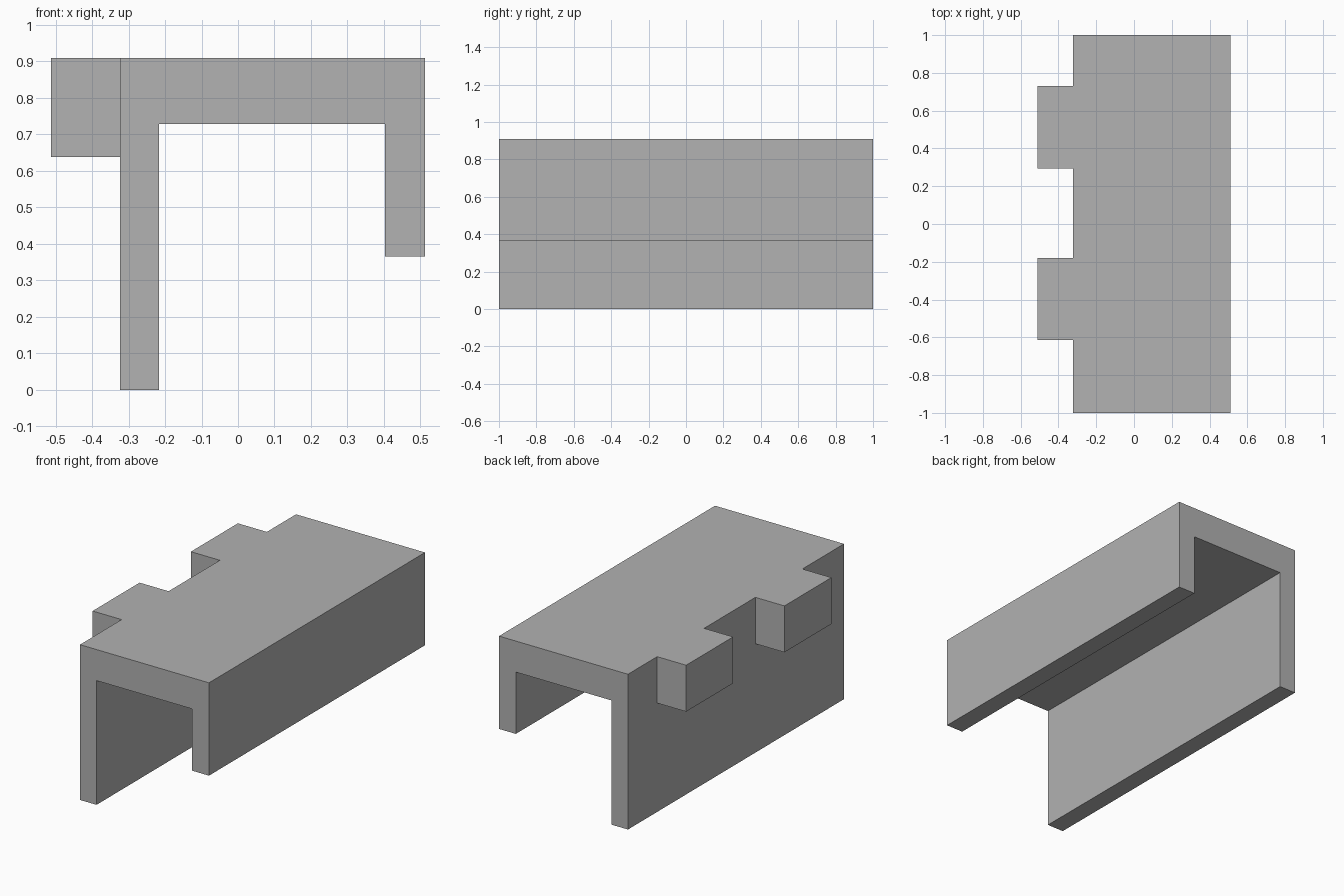
import bpy
import bmesh

cube = bpy.data.objects.get("Cube")
if cube:
    bpy.data.objects.remove(cube, do_unlink=True)

grey = bpy.data.materials.new("plain grey")
grey.use_nodes = True
colour = (0.445, 0.445, 0.445, 1)
grey.diffuse_color = colour
grey.node_tree.nodes["Principled BSDF"].inputs["Base Color"].default_value = colour

TOP = 0.91
WALL_X = -0.324     # outer face of the tall wall
SIDE_X = 0.512      # outer face of the short wall


def extrude_profile(name, profile, y0, y1):
    """Sweep a closed x-z outline from y0 to y1."""
    bm = bmesh.new()
    face = bm.faces.new([bm.verts.new((x, y0, z)) for x, z in profile])
    swept = bmesh.ops.extrude_face_region(bm, geom=[face])["geom"]
    verts = [v for v in swept if isinstance(v, bmesh.types.BMVert)]
    bmesh.ops.translate(bm, verts=verts, vec=(0, y1 - y0, 0))
    bmesh.ops.recalc_face_normals(bm, faces=bm.faces)
    mesh = bpy.data.meshes.new(name)
    bm.to_mesh(mesh)
    bm.free()
    mesh.materials.append(grey)
    obj = bpy.data.objects.new(name, mesh)
    bpy.context.collection.objects.link(obj)
    return obj


# Channel with one tall and one short wall
extrude_profile("channel_body", [
    (WALL_X, 0), (-0.217, 0), (-0.217, 0.728), (0.403, 0.728),
    (0.403, 0.366), (SIDE_X, 0.366), (SIDE_X, TOP), (WALL_X, TOP),
], -1, 1)

# Two blocks on the tall wall, flush with the top
tab = [(-SIDE_X, 0.638), (WALL_X, 0.638), (WALL_X, TOP), (-SIDE_X, TOP)]
for name, y in (("front_tab", -0.615), ("back_tab", 0.295)):
    extrude_profile(name, tab, y, y + 0.435)
